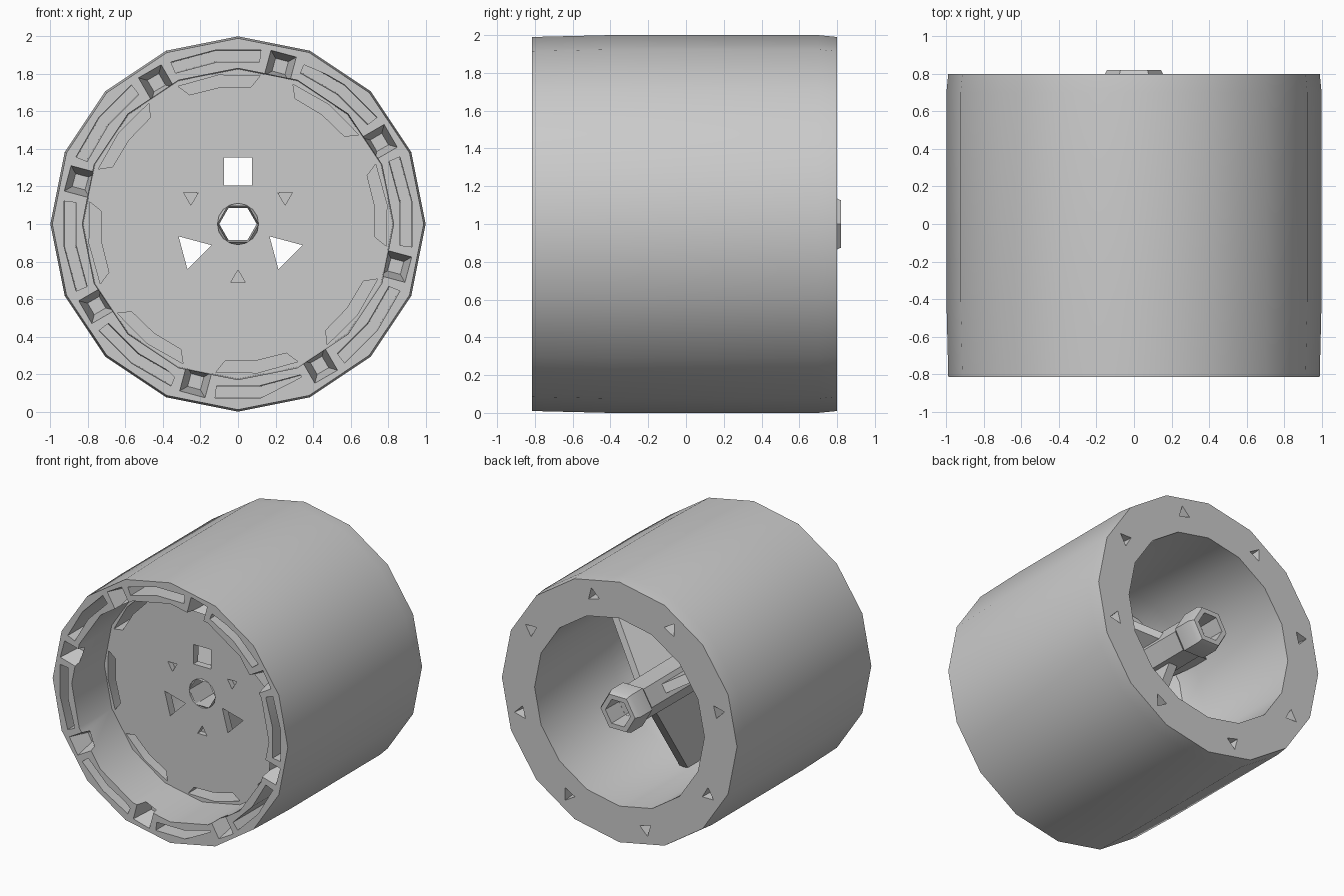
import bpy, bmesh
from math import sin, cos, radians, tau

cube = bpy.data.objects.get("Cube")
if cube:
    bpy.data.objects.remove(cube)

grey = bpy.data.materials.new("plain grey")
grey.use_nodes = True
grey.diffuse_color = (0.6, 0.6, 0.6, 1)
grey.node_tree.nodes["Principled BSDF"].inputs["Base Color"].default_value = (0.6, 0.6, 0.6, 1)

BOSSES = [75 + 45 * k for k in range(8)]
POCKETS = [a + 22.5 for a in BOSSES]


def polar(r, angle, y):
    a = radians(angle)
    return (r * cos(a), y, 1 + r * sin(a))


def finish(bm, name, smooth=True):
    bmesh.ops.recalc_face_normals(bm, faces=bm.faces)
    mesh = bpy.data.meshes.new(name)
    bm.to_mesh(mesh)
    bm.free()
    mesh.materials.append(grey)
    ob = bpy.data.objects.new(name, mesh)
    bpy.context.collection.objects.link(ob)
    if smooth:
        shade(ob)
    return ob


def select(ob):
    bpy.ops.object.select_all(action='DESELECT')
    ob.select_set(True)
    bpy.context.view_layer.objects.active = ob


def shade(ob):
    select(ob)
    bpy.ops.object.shade_smooth_by_angle(angle=radians(30))


def bridge(bm, a, b):
    """Join two closed rings of vertices with quads."""
    for i in range(len(a)):
        j = (i + 1) % len(a)
        bm.faces.new((a[i], a[j], b[j], b[i]))


def lathe(bm, profile, sides, start=90):
    """Spin a closed (radius, y) profile round the drum axis."""
    rings = [[bm.verts.new(polar(r, start + 360 * k / sides, y)) for r, y in profile]
             for k in range(sides)]
    for k in range(sides):
        bridge(bm, rings[k], rings[(k + 1) % sides])


def arc_block(bm, section, mid, steps=2):
    """Sweep a closed (radius, y, half angle) section over part of a turn, with end caps."""
    rings = [[bm.verts.new(polar(r, mid + half * (2 * k / steps - 1), y)) for r, y, half in section]
             for k in range(steps + 1)]
    for a, b in zip(rings, rings[1:]):
        bridge(bm, a, b)
    bm.faces.new(rings[0])
    bm.faces.new(rings[-1])


def spike(bm, radius, angle, y0, y1, size0, size1, sides=4, turn=45):
    """Straight or tapered prism parallel to the drum axis."""
    cx, _, cz = polar(radius, angle, 0)
    ends = []
    for y, s in ((y0, size0), (y1, size1)):
        ends.append([bm.verts.new((cx + s * cos(radians(angle + turn) + tau * k / sides), y,
                                   cz + s * sin(radians(angle + turn) + tau * k / sides)))
                     for k in range(sides)])
    bridge(bm, *ends)
    for end in ends:
        bm.faces.new(end)


# Drum: outer wall, rear ring, deep rear cavity and the recessed front web
bm = bmesh.new()
lathe(bm, [(0.99, -0.815), (1, -0.4), (1, 0.7), (0.99, 0.8), (0.715, 0.8), (0.715, -0.1),
           (0.67, -0.25), (0.5, -0.36), (0.11, -0.38),
           (0.11, -0.43), (0.825, -0.43), (0.83, -0.815)], 16)
drum = finish(bm, "drum", smooth=False)

# Cutter: rim pockets, long slots in the web edge, screw pits, web holes
bm = bmesh.new()
for a in POCKETS:
    arc_block(bm, [(0.87, -0.9, 15), (0.935, -0.9, 15), (0.93, 0.2, 15), (0.875, 0.2, 15)], a)
    arc_block(bm, [(0.735, -0.5, 13), (0.8, -0.5, 16), (0.8, 0.5, 16), (0.735, 0.5, 13)], a)
for a in BOSSES:
    spike(bm, 0.87, a, -0.85, -0.66, 0.11, 0.05)
    spike(bm, 0.86, a, 0.85, 0.68, 0.065, 0.03, 3, 0)
for k in range(3):
    spike(bm, 0.28, 90 + 120 * k, -0.5, -0.25, 0.105, 0.105, 4 if k == 0 else 3)
    spike(bm, 0.29, 30 + 120 * k, -0.5, -0.25, 0.045, 0.045, 3, 0 if k < 2 else 180)
cutter = finish(bm, "drum_cutter", smooth=False)
cutter.hide_render = True

mod = drum.modifiers.new("cut", 'BOOLEAN')
mod.operation = 'DIFFERENCE'
mod.solver = 'EXACT'
mod.object = cutter
select(drum)
bpy.ops.object.modifier_apply(modifier=mod.name)
bpy.data.objects.remove(cutter)
shade(drum)

# Hollow hub tube with a hexagonal collar at the rear
bm = bmesh.new()
lathe(bm, [(0.11, -0.43), (0.16, -0.38), (0.145, -0.2), (0.14, 0.66), (0.1, 0.66)], 6, 0)
finish(bm, "hub_tube")
bm = bmesh.new()
lathe(bm, [(0.13, 0.6), (0.165, 0.64), (0.165, 0.78), (0.145, 0.82), (0.105, 0.82), (0.1, 0.62)], 6, 0)
finish(bm, "hub_collar")

# Gusset ribs sloping from the hub down to the cavity wall
bm = bmesh.new()
for k in range(3):
    angle = 30 + 120 * k
    sides = []
    for s in (-0.035, 0.035):
        dx, _, dz = polar(s, angle + 90, 0)
        ring = []
        for r, y in ((0.125, -0.39), (0.125, 0.42), (0.72, 0.02), (0.72, -0.12), (0.5, -0.39)):
            x, _, z = polar(r, angle, y)
            ring.append(bm.verts.new((x + dx, y, z + dz - 1)))
        sides.append(ring)
    bridge(bm, *sides)
    for side in sides:
        bm.faces.new(side)
finish(bm, "cavity_ribs", smooth=False)
